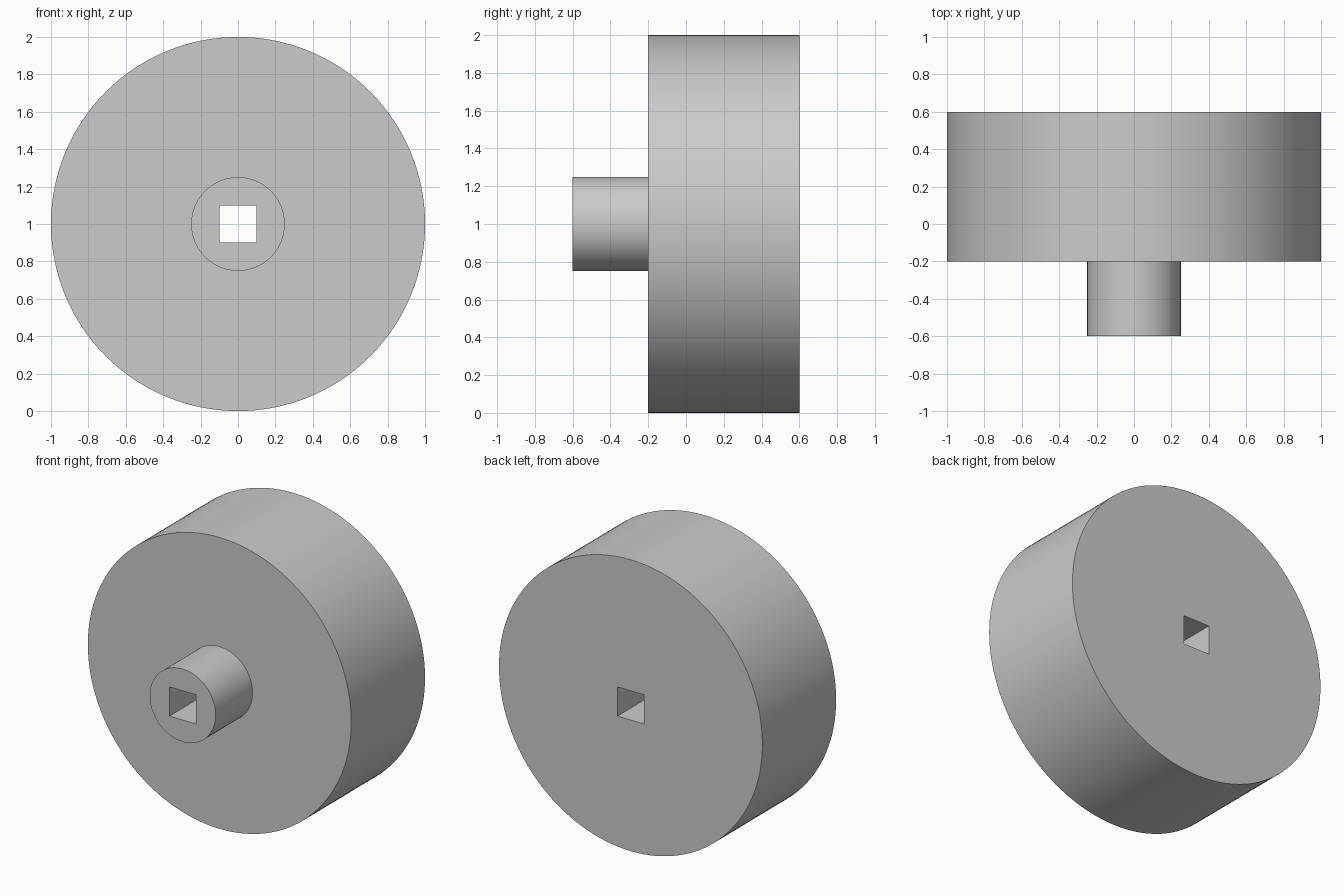
import bpy
import bmesh
import math

SEGMENTS = 128
CENTRE_Z = 1.0

cube = bpy.data.objects.get("Cube")
if cube:
    bpy.data.objects.remove(cube, do_unlink=True)

grey = bpy.data.materials.new("plain grey")
grey.use_nodes = True
colour = (0.6, 0.6, 0.6, 1)
grey.diffuse_color = colour
grey.node_tree.nodes["Principled BSDF"].inputs["Base Color"].default_value = colour


def loop(bm, size, y, square=False):
    """Ring of vertices around the axle; a square one has half-width size."""
    verts = []
    for i in range(SEGMENTS):
        a = math.tau * i / SEGMENTS
        c, s = math.cos(a), math.sin(a)
        r = size / max(abs(c), abs(s)) if square else size
        verts.append(bm.verts.new((r * c, y, CENTRE_Z + r * s)))
    return verts


# Wheel with a front hub and a square bore, as one closed section
bm = bmesh.new()
loops = [
    loop(bm, 0.1, 0.6, square=True),    # bore, back
    loop(bm, 1.0, 0.6),                 # rim, back
    loop(bm, 1.0, -0.2),                # rim, front
    loop(bm, 0.25, -0.2),               # hub root
    loop(bm, 0.25, -0.6),               # hub end
    loop(bm, 0.1, -0.6, square=True),   # bore, front
]
for a, b in zip(loops, loops[1:] + loops[:1]):
    for i in range(SEGMENTS):
        j = (i + 1) % SEGMENTS
        bm.faces.new((a[i], a[j], b[j], b[i]))
bmesh.ops.recalc_face_normals(bm, faces=bm.faces)

mesh = bpy.data.meshes.new("wheel_with_hub")
bm.to_mesh(mesh)
bm.free()
mesh.materials.append(grey)
wheel = bpy.data.objects.new("wheel_with_hub", mesh)
bpy.context.collection.objects.link(wheel)

# Smooth rim and hub, crisp edges
bpy.ops.object.select_all(action="DESELECT")
wheel.select_set(True)
bpy.context.view_layer.objects.active = wheel
bpy.ops.object.shade_smooth_by_angle(angle=math.radians(30))
